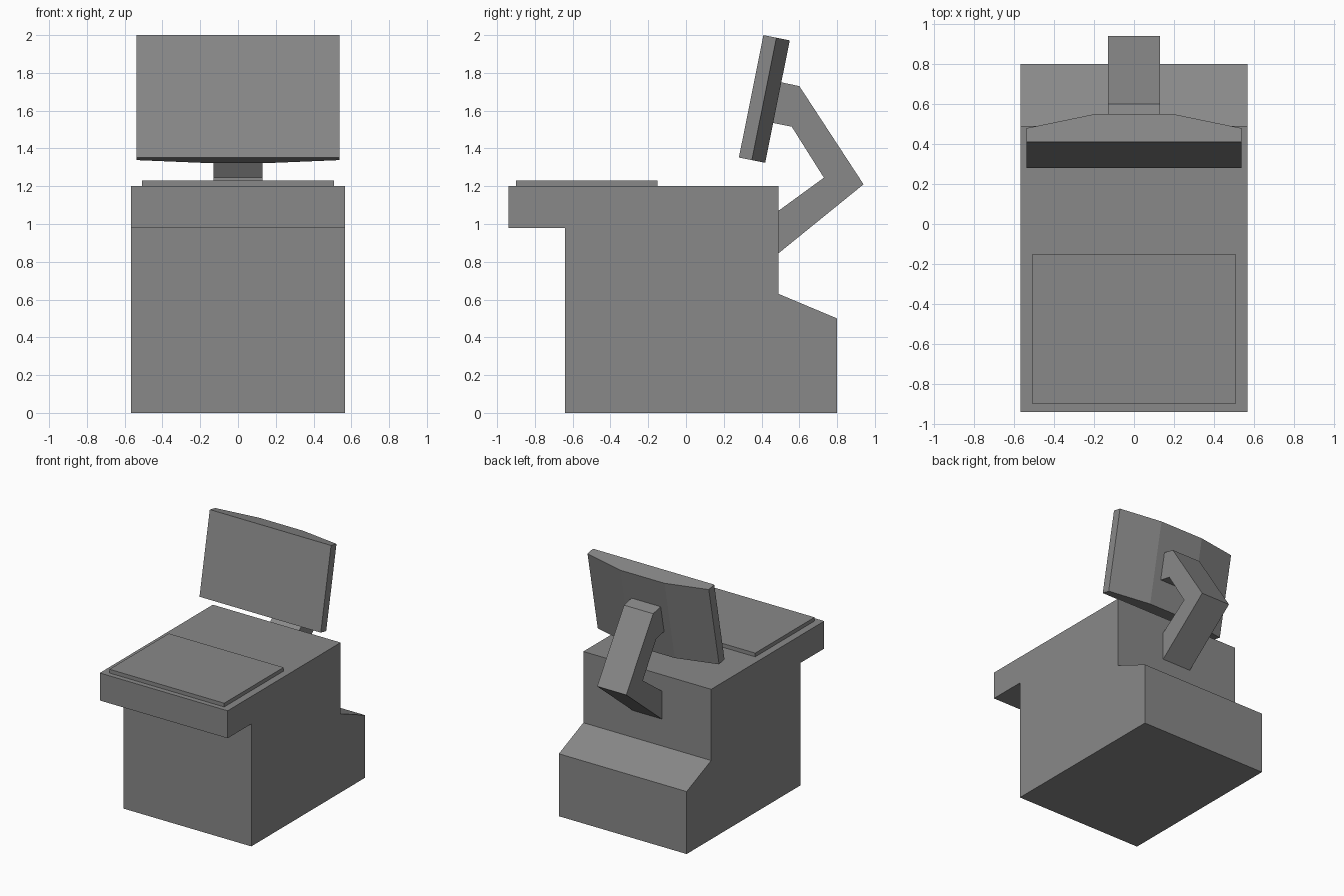
import bpy
import bmesh
from mathutils import Vector

cube = bpy.data.objects.get("Cube")
if cube:
    bpy.data.objects.remove(cube, do_unlink=True)

grey = bpy.data.materials.new("plain grey")
grey.use_nodes = True
colour = (0.25, 0.25, 0.25, 1)
grey.diffuse_color = colour
grey.node_tree.nodes["Principled BSDF"].inputs["Base Color"].default_value = colour


def extrude_outline(name, points, offset):
    """Make a flat-shaded solid by extruding a closed outline along offset."""
    bm = bmesh.new()
    face = bm.faces.new([bm.verts.new(p) for p in points])
    result = bmesh.ops.extrude_face_region(bm, geom=[face], use_keep_orig=True)
    moved = [v for v in result["geom"] if isinstance(v, bmesh.types.BMVert)]
    bmesh.ops.translate(bm, verts=moved, vec=offset)
    bmesh.ops.recalc_face_normals(bm, faces=bm.faces)
    mesh = bpy.data.meshes.new(name)
    bm.to_mesh(mesh)
    bm.free()
    mesh.materials.append(grey)
    obj = bpy.data.objects.new(name, mesh)
    bpy.context.collection.objects.link(obj)
    return obj


def side_profile(name, profile, half_width):
    """Extrude a (y, z) side profile across the width."""
    points = [Vector((-half_width, y, z)) for y, z in profile]
    return extrude_outline(name, points, Vector((2 * half_width, 0, 0)))


# Cabinet with overhanging counter and sloped rear step
side_profile("cabinet", [(-0.64, 0), (0.8, 0), (0.8, 0.5), (0.49, 0.63),
                         (0.49, 1.2), (-0.94, 1.2), (-0.94, 0.98), (-0.64, 0.98)], 0.566)

# Raised pad on the counter
side_profile("counter_pad", [(-0.9, 1.195), (-0.15, 1.195),
                             (-0.15, 1.23), (-0.9, 1.23)], 0.508)

# Bent arm from the back of the cabinet to the screen
side_profile("screen_arm", [(0.48, 0.837), (0.94, 1.21), (0.6, 1.73), (0.495, 1.752),
                            (0.452, 1.537), (0.56, 1.515), (0.73, 1.245), (0.48, 1.063)], 0.129)

# Tilted screen with a flat front and a tapered back
up = Vector((0, 0.13, 0.648))
back = Vector((0, up.z, -up.y)).normalized()
corner = Vector((0, 0.28, 1.352))
section = [(-0.537, 0), (0.537, 0), (0.537, 0.07), (0.195, 0.142),
           (-0.195, 0.142), (-0.537, 0.07)]
extrude_outline("screen", [corner + Vector((x, 0, 0)) + back * d for x, d in section], up)
